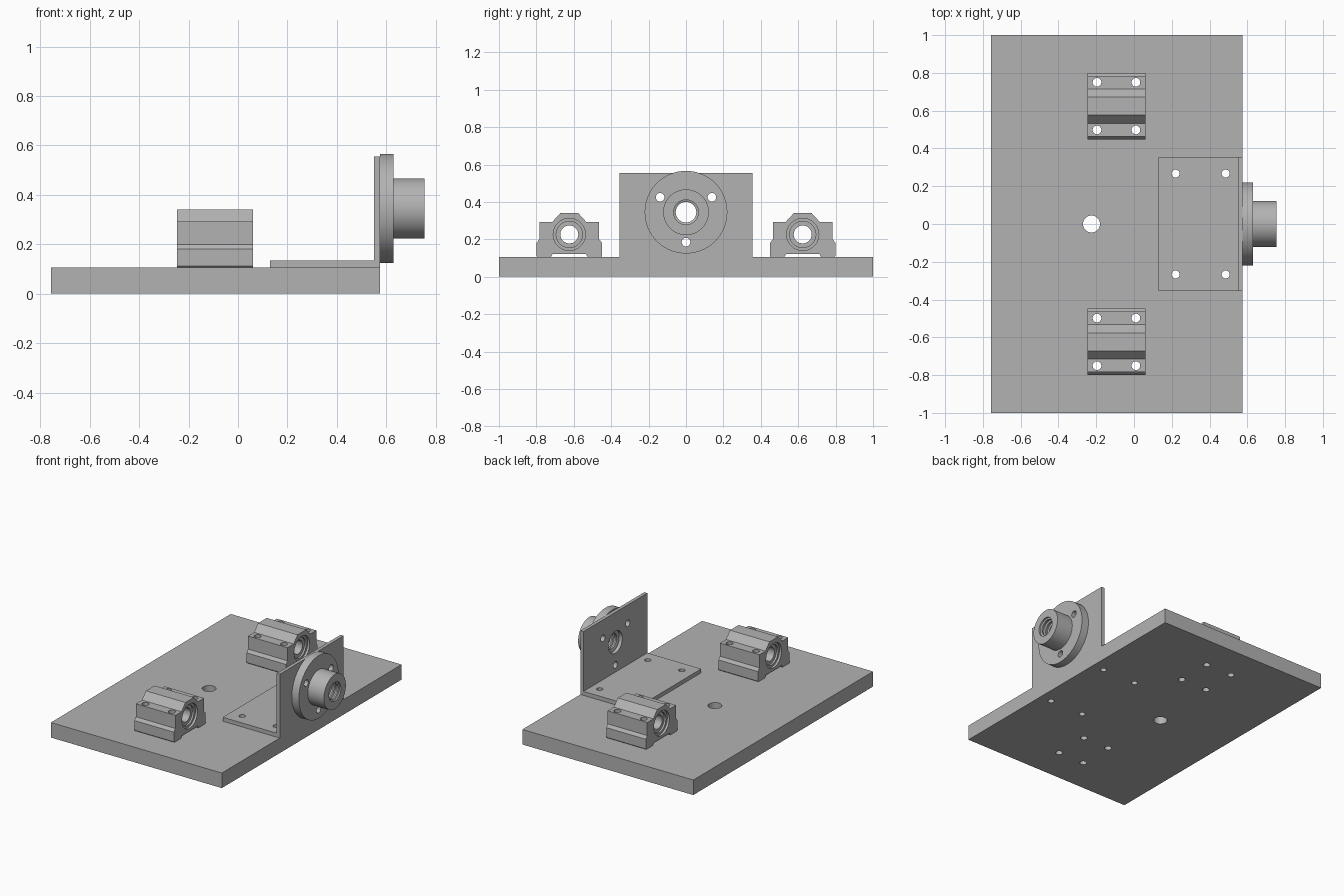
import bpy, bmesh, math
from mathutils import Matrix, Vector

cube = bpy.data.objects.get("Cube")
if cube:
    bpy.data.objects.remove(cube, do_unlink=True)

grey = bpy.data.materials.new("machined grey")
grey.use_nodes = True
grey.diffuse_color = (0.45, 0.45, 0.45, 1)
grey.node_tree.nodes["Principled BSDF"].inputs["Base Color"].default_value = grey.diffuse_color


def finish(name, bm):
    """Turn a bmesh into a shaded object."""
    bmesh.ops.recalc_face_normals(bm, faces=bm.faces)
    mesh = bpy.data.meshes.new(name)
    bm.to_mesh(mesh)
    bm.free()
    mesh.materials.append(grey)
    ob = bpy.data.objects.new(name, mesh)
    bpy.context.collection.objects.link(ob)
    smooth(mesh)
    return ob


def smooth(mesh):
    mesh.shade_smooth()
    mesh.set_sharp_from_angle(angle=math.radians(30))


def extrude(name, outline, axis, start, end):
    """Sweep a closed outline along axis 'x' (points y,z) or 'y' (points x,z)."""
    bm = bmesh.new()
    place = (lambda a, b: (start, a, b)) if axis == 'x' else (lambda a, b: (a, start, b))
    face = bm.faces.new([bm.verts.new(place(a, b)) for a, b in outline])
    step = Vector((end - start, 0, 0)) if axis == 'x' else Vector((0, end - start, 0))
    out = bmesh.ops.extrude_face_region(bm, geom=[face])
    bmesh.ops.translate(bm, vec=step,
                        verts=[v for v in out["geom"] if isinstance(v, bmesh.types.BMVert)])
    return finish(name, bm)


def lathe_x(name, profile, y, z, n=64):
    """Spin a closed (x, radius) profile around an axis parallel to x."""
    bm = bmesh.new()
    rings = []
    for i in range(n):
        t = math.tau * i / n
        rings.append([bm.verts.new((x, y + r * math.cos(t), z + r * math.sin(t)))
                      for x, r in profile])
    for i in range(n):
        a, b = rings[i], rings[(i + 1) % n]
        for j in range(len(profile)):
            k = (j + 1) % len(profile)
            bm.faces.new((a[j], a[k], b[k], b[j]))
    return finish(name, bm)


def drill(ob, holes, axis):
    """Cut round holes, each (centre, radius), along the given axis."""
    bm = bmesh.new()
    turn = Matrix.Rotation(math.pi / 2, 4, 'Y') if axis == 'x' else Matrix()
    for centre, r in holes:
        bmesh.ops.create_cone(bm, cap_ends=True, segments=48, radius1=r, radius2=r, depth=2,
                              matrix=Matrix.Translation(centre) @ turn)
    cutter = finish("hole_cutter", bm)
    cutter.hide_render = True
    mod = ob.modifiers.new("holes", 'BOOLEAN')
    mod.operation, mod.solver, mod.object = 'DIFFERENCE', 'EXACT', cutter
    graph = bpy.context.evaluated_depsgraph_get()
    mesh = bpy.data.meshes.new_from_object(ob.evaluated_get(graph))
    ob.modifiers.clear()
    ob.data = mesh
    smooth(mesh)
    bpy.data.objects.remove(cutter, do_unlink=True)


PLATE_TOP = 0.106
BLOCK_X, BLOCK_Y, BLOCK_Z = -0.093, 0.624, 0.226
NUT_Z = 0.345

# Hole positions shared between stacked parts
block_holes = {s: [((BLOCK_X + dx, s * BLOCK_Y + dy, 0), 0.023)
                   for dx in (-0.103, 0.103) for dy in (-0.126, 0.126)] for s in (-1, 1)}
bracket_holes = [((x, y, 0), 0.021) for x in (0.22, 0.485) for y in (-0.267, 0.267)]
nut_holes = [((0.6, 0.16 * math.cos(a), NUT_Z + 0.16 * math.sin(a)), 0.023)
             for a in map(math.radians, (30, 150, 270))]

# Base plate
plate = extrude("base_plate", [(-0.757, 0), (0.574, 0), (0.574, PLATE_TOP), (-0.757, PLATE_TOP)],
                'y', -1, 1)
drill(plate, block_holes[-1] + block_holes[1] + bracket_holes + [((-0.225, 0, 0), 0.045)], 'z')

# Angle bracket
bracket = extrude("angle_bracket",
                  [(0.13, PLATE_TOP), (0.574, PLATE_TOP), (0.574, 0.555), (0.55, 0.555),
                   (0.55, 0.134), (0.13, 0.134)], 'y', -0.355, 0.355)
drill(bracket, bracket_holes, 'z')
drill(bracket, nut_holes + [((0.6, 0, NUT_Z), 0.077)], 'x')

# Flanged nut with a ridged bore
ridges = 6
pitch = (0.755 - 0.574) / ridges
bore = []
for i in range(ridges):
    x = 0.755 - i * pitch
    bore += [(x, 0.066), (x - pitch * 0.35, 0.066), (x - pitch * 0.5, 0.055),
             (x - pitch * 0.85, 0.055)]
nut = lathe_x("flanged_nut", [(0.574, 0.066), (0.574, 0.221), (0.629, 0.221), (0.629, 0.122),
                              (0.755, 0.122)] + bore, 0, NUT_Z)
drill(nut, nut_holes, 'x')

# Linear bearing blocks, one on each side
half = [(0.09, 0.121), (0.098, PLATE_TOP), (0.17, PLATE_TOP), (0.176, 0.112), (0.176, 0.18),
        (0.16, 0.2), (0.16, 0.292), (0.092, 0.292), (0.048, 0.34)]
for side, label in ((1, "back"), (-1, "front")):
    cy = side * BLOCK_Y
    outline = [(cy + a, z) for a, z in half] + [(cy - a, z) for a, z in reversed(half)]
    block = extrude(label + "_bearing_block", outline, 'x', BLOCK_X - 0.154, BLOCK_X + 0.154)
    drill(block, block_holes[side], 'z')
    drill(block, [((BLOCK_X, cy, BLOCK_Z), 0.086)], 'x')
    # Bearing sleeve set inside the bore
    end, inner = 0.138, 0.125
    lathe_x(label + "_bearing",
            [(BLOCK_X + x, r) for x, r in ((-end, 0.086), (end, 0.086), (end, 0.07),
                                           (inner, 0.07), (inner, 0.048), (-inner, 0.048),
                                           (-inner, 0.07), (-end, 0.07))], cy, BLOCK_Z)
